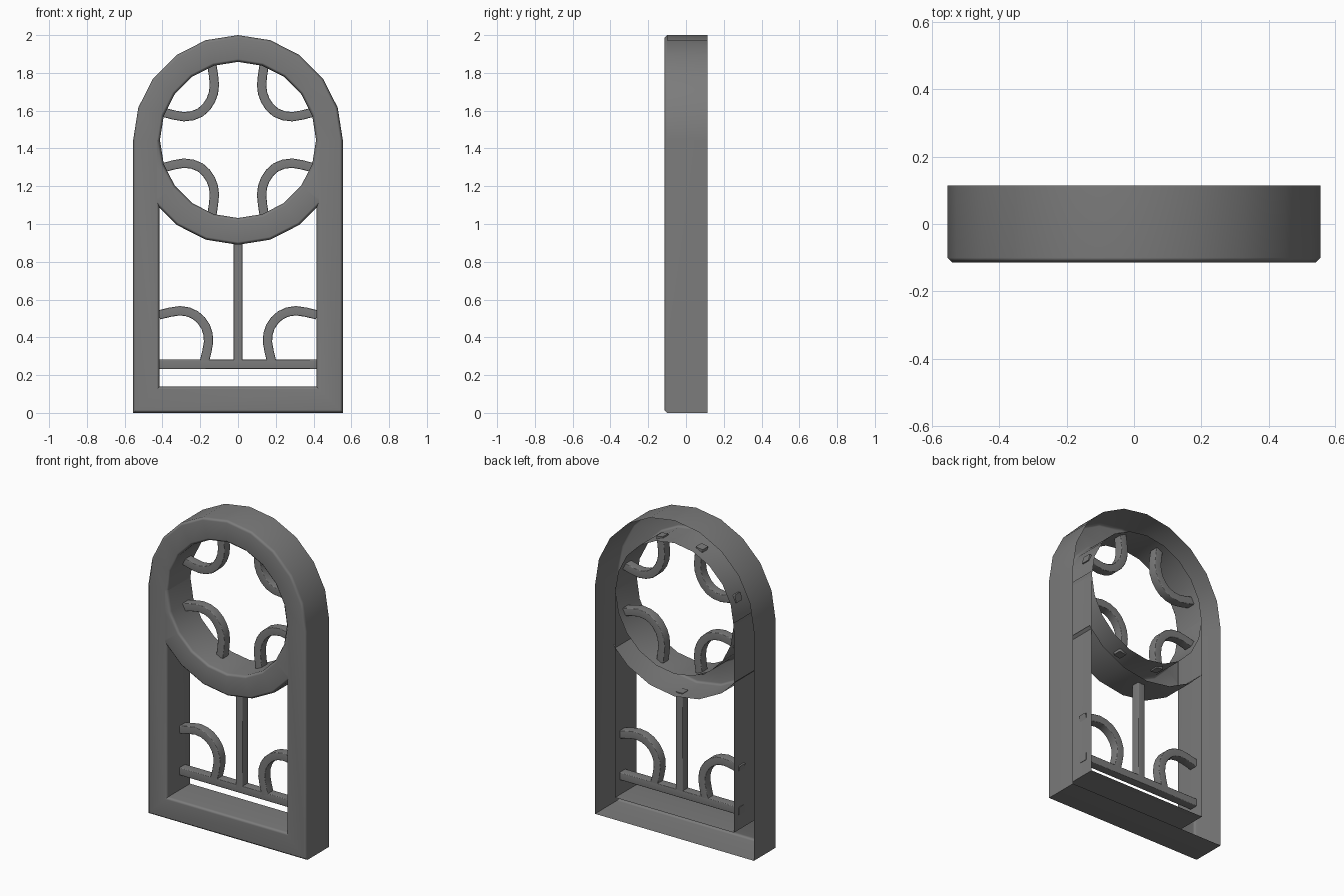
import bpy, bmesh
from math import sin, cos, radians
from mathutils import Vector

if "Cube" in bpy.data.objects:
    bpy.data.objects.remove(bpy.data.objects["Cube"])

R, T, CZ, D, B = 0.555, 0.14, 1.445, 0.115, 0.015   # radius, width, arch centre, half depth, bevel

# dark grey iron / stone
dark = bpy.data.materials.new("dark_grey")
dark.diffuse_color = (0.2, 0.2, 0.2, 1)
dark.use_nodes = True
dark.node_tree.nodes["Principled BSDF"].inputs["Base Color"].default_value = dark.diffuse_color


def sweep(name, path, profile, closed=False, solid=False, clip=None):
    """Sweep an (offset, y) profile along an (x, z) path with mitred joints."""
    bm = bmesh.new()
    pts = [Vector(p) for p in path]
    n, m = len(pts), len(profile)
    rings = []
    for i, p in enumerate(pts):
        a = pts[i - 1] if (closed or i) else None
        b = pts[(i + 1) % n] if (closed or i < n - 1) else None
        d1 = (p - a).normalized() if a is not None else (b - p).normalized()
        d2 = (b - p).normalized() if b is not None else d1
        n1, n2 = Vector((-d1.y, d1.x)), Vector((-d2.y, d2.x))
        mitre = (n1 + n2) / (1 + n1.dot(n2))
        rings.append([bm.verts.new((p.x + mitre.x * o, y, p.y + mitre.y * o)) for o, y in profile])
    for i in range(n if closed else n - 1):
        r, s = rings[i], rings[(i + 1) % n]
        for j in range(m if solid else m - 1):
            k = (j + 1) % m
            bm.faces.new((r[j], r[k], s[k], s[j]))
    if solid and not closed:
        bm.faces.new(rings[0])
        bm.faces.new(rings[-1])
    if clip:
        for s in (-1, 1):
            bmesh.ops.bisect_plane(bm, geom=bm.verts[:] + bm.edges[:] + bm.faces[:],
                                   plane_co=(s * clip, 0, 0), plane_no=(s, 0, 0), clear_outer=True)
    bmesh.ops.recalc_face_normals(bm, faces=bm.faces[:])
    bm.normal_update()
    front = min(bm.faces, key=lambda f: f.calc_center_median().y)
    if front.normal.y > 0:
        bmesh.ops.reverse_faces(bm, faces=bm.faces[:])
    me = bpy.data.meshes.new(name)
    bm.to_mesh(me)
    bm.free()
    me.materials.append(dark)
    ob = bpy.data.objects.new(name, me)
    bpy.context.collection.objects.link(ob)
    bpy.ops.object.select_all(action='DESELECT')
    ob.select_set(True)
    bpy.context.view_layer.objects.active = ob
    bpy.ops.object.shade_smooth_by_angle(angle=radians(50))
    wn = ob.modifiers.new("flat_large_faces", 'WEIGHTED_NORMAL')
    wn.keep_sharp = True
    return ob


def arc(a0, a1, steps):
    return [(R * cos(radians(a0 + (a1 - a0) * i / steps)),
             CZ + R * sin(radians(a0 + (a1 - a0) * i / steps))) for i in range(steps + 1)]


def rounded(points):
    """Add one in-between point per segment (Catmull-Rom)."""
    p = [Vector(q) for q in points]
    out = []
    for i in range(len(p) - 1):
        a = p[i - 1] if i else 2 * p[0] - p[1]
        d = p[i + 2] if i + 2 < len(p) else 2 * p[-1] - p[-2]
        out += [p[i], (9 * (p[i] + p[i + 1]) - a - d) / 16]
    return out + [p[-1]]


# moulding section, open at the back
moulding = [(0, D), (0, -D + B), (B, -D), (T - B, -D), (T, -D + B), (T, D)]

# arched outer frame and lower half of the round window
sweep("arched_frame", [(-R, 0), (R, 0)] + arc(0, 180, 10), moulding, closed=True)
sweep("round_window_lower_ring", arc(180, 360, 10), moulding, clip=R - T + B)

# thin bars
w, y0, y1, c = 0.0245, 0.01, 0.068, 0.004
bar = [(-w, y0 + c), (-w + c, y0), (w - c, y0), (w, y0 + c),
       (w, y1 - c), (w - c, y1), (-w + c, y1), (-w, y1 - c)]
sweep("cross_bar", [(-0.418, 0.257), (0.418, 0.257)], bar, solid=True)
sweep("centre_mullion", [(0, 0.26), (0, 0.897)], bar, solid=True)

# curved tracery, mirrored left/right and, in the round window, up/down
upper = [(0.139, 1.845), (0.125, 1.735), (0.144, 1.655), (0.2, 1.59), (0.287, 1.568), (0.394, 1.591)]
lower = [(0.418, 0.519), (0.307, 0.541), (0.225, 0.517), (0.171, 0.455), (0.156, 0.374), (0.18, 0.265)]
for s, side in ((-1, "left"), (1, "right")):
    for part, pts in (("upper", upper), ("lower", lower),
                      ("middle", [(x, 2 * CZ - z) for x, z in upper])):
        sweep(part + "_tracery_" + side, rounded([(s * x, z) for x, z in pts]), bar, solid=True)
